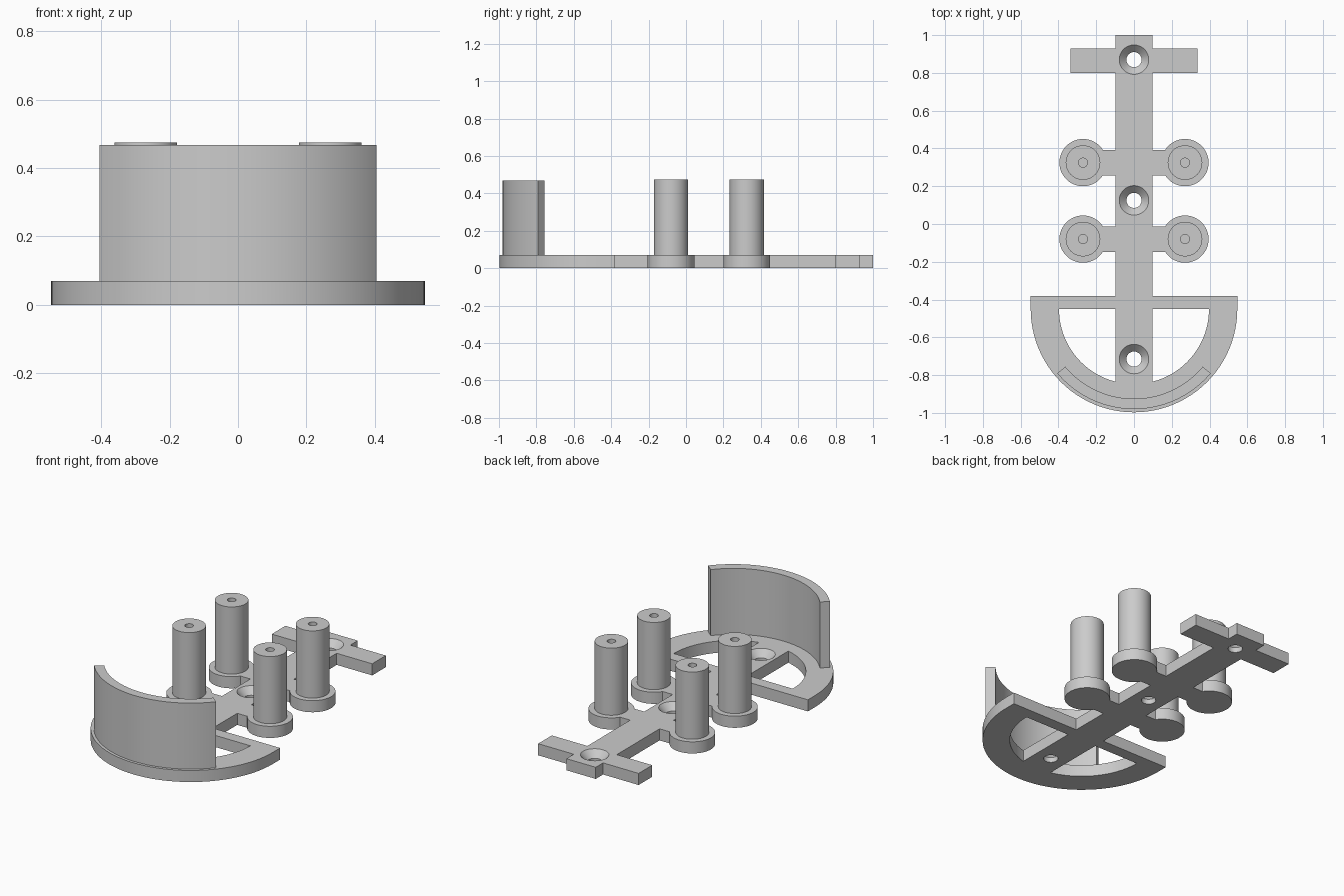
import bpy, bmesh
from math import sin, cos, pi, radians

if "Cube" in bpy.data.objects:
    bpy.data.objects.remove(bpy.data.objects["Cube"])

GREY = (0.6, 0.6, 0.6, 1)
grey = bpy.data.materials.new("plain grey")
grey.use_nodes = True
grey.diffuse_color = GREY
grey.node_tree.nodes["Principled BSDF"].inputs["Base Color"].default_value = GREY

PLATE = 0.07          # plate thickness
BOW = -0.45           # y of the centre of the curved end
POST_X, POST_Y = 0.27, (0.325, -0.08)
HOLE_Y = (0.87, 0.125, -0.715)


def finish(name, bm):
    bmesh.ops.recalc_face_normals(bm, faces=bm.faces)
    mesh = bpy.data.meshes.new(name)
    bm.to_mesh(mesh)
    bm.free()
    mesh.materials.append(grey)
    obj = bpy.data.objects.new(name, mesh)
    bpy.context.collection.objects.link(obj)
    return obj


def prism(name, outline, z0, z1):
    bm = bmesh.new()
    face = bm.faces.new([bm.verts.new((x, y, z0)) for x, y in outline])
    top = bmesh.ops.extrude_face_region(bm, geom=[face])["geom"]
    bmesh.ops.translate(bm, vec=(0, 0, z1 - z0),
                        verts=[v for v in top if isinstance(v, bmesh.types.BMVert)])
    return finish(name, bm)


def lathe(name, profile, x, y, steps=48):
    bm = bmesh.new()
    verts = [bm.verts.new((r, 0, z)) for r, z in profile]
    edges = [bm.edges.new(pair) for pair in zip(verts, verts[1:])]
    bmesh.ops.spin(bm, geom=verts + edges, cent=(0, 0, 0), axis=(0, 0, 1),
                   angle=2 * pi, steps=steps)
    bmesh.ops.remove_doubles(bm, verts=bm.verts, dist=1e-5)
    bmesh.ops.translate(bm, vec=(x, y, 0), verts=bm.verts)
    return finish(name, bm)


def arc(r, start, end, steps=48):
    angles = [radians(start + (end - start) * i / steps) for i in range(steps + 1)]
    return [(r * cos(a), BOW + r * sin(a)) for a in angles]


def box(name, x0, x1, y0, y1):
    return prism(name, [(x0, y0), (x1, y0), (x1, y1), (x0, y1)], 0, PLATE)


def combine(target, tool, operation):
    mod = target.modifiers.new(operation, "BOOLEAN")
    mod.operation, mod.solver, mod.object = operation, "EXACT", tool
    select(target)
    bpy.ops.object.modifier_apply(modifier=mod.name)
    bpy.data.objects.remove(tool)


def select(obj):
    bpy.ops.object.select_all(action="DESELECT")
    obj.select_set(True)
    bpy.context.view_layer.objects.active = obj


def smooth(obj):
    select(obj)
    bpy.ops.object.shade_smooth_by_angle(angle=radians(30))


# Base plate: half ring with a straight bar
base = prism("base_plate", arc(0.547, 180, 360) + [(0.547, -0.38), (-0.547, -0.38)], 0, PLATE)
combine(base, prism("ring_opening", arc(0.397, 180, 360), -0.1, 0.2), "DIFFERENCE")

# Spine, crossbar, arms and round feet
combine(base, box("spine", -0.098, 0.098, -0.9, 1), "UNION")
combine(base, box("crossbar", -0.335, 0.335, 0.8, 0.93), "UNION")
foot = [(0, 0), (0.125, 0), (0.125, PLATE), (0, PLATE)]
for y in POST_Y:
    combine(base, box("arm", -POST_X, POST_X, y - 0.067, y + 0.067), "UNION")
    for x in (-POST_X, POST_X):
        combine(base, lathe("foot", foot, x, y), "UNION")

# Countersunk screw holes
sink = [(0, -0.05), (0.04, -0.05), (0.04, 0.03), (0.078, PLATE), (0.078, 0.1), (0, 0.1)]
for y in HOLE_Y:
    combine(base, lathe("screw_hole", sink, 0, y), "DIFFERENCE")
smooth(base)

# Posts with a pilot hole in the top
post = [(0, PLATE), (0.0915, PLATE), (0.0915, 0.475), (0.024, 0.475), (0.024, 0.15), (0, 0.15)]
for row, y in zip(("back", "front"), POST_Y):
    for side, x in (("right", -POST_X), ("left", POST_X)):
        smooth(lathe(f"{row}_{side}_post", post, x, y))

# Curved front wall
smooth(prism("curved_wall", arc(0.53, 220, 320) + arc(0.475, 320, 220), PLATE, 0.468))
